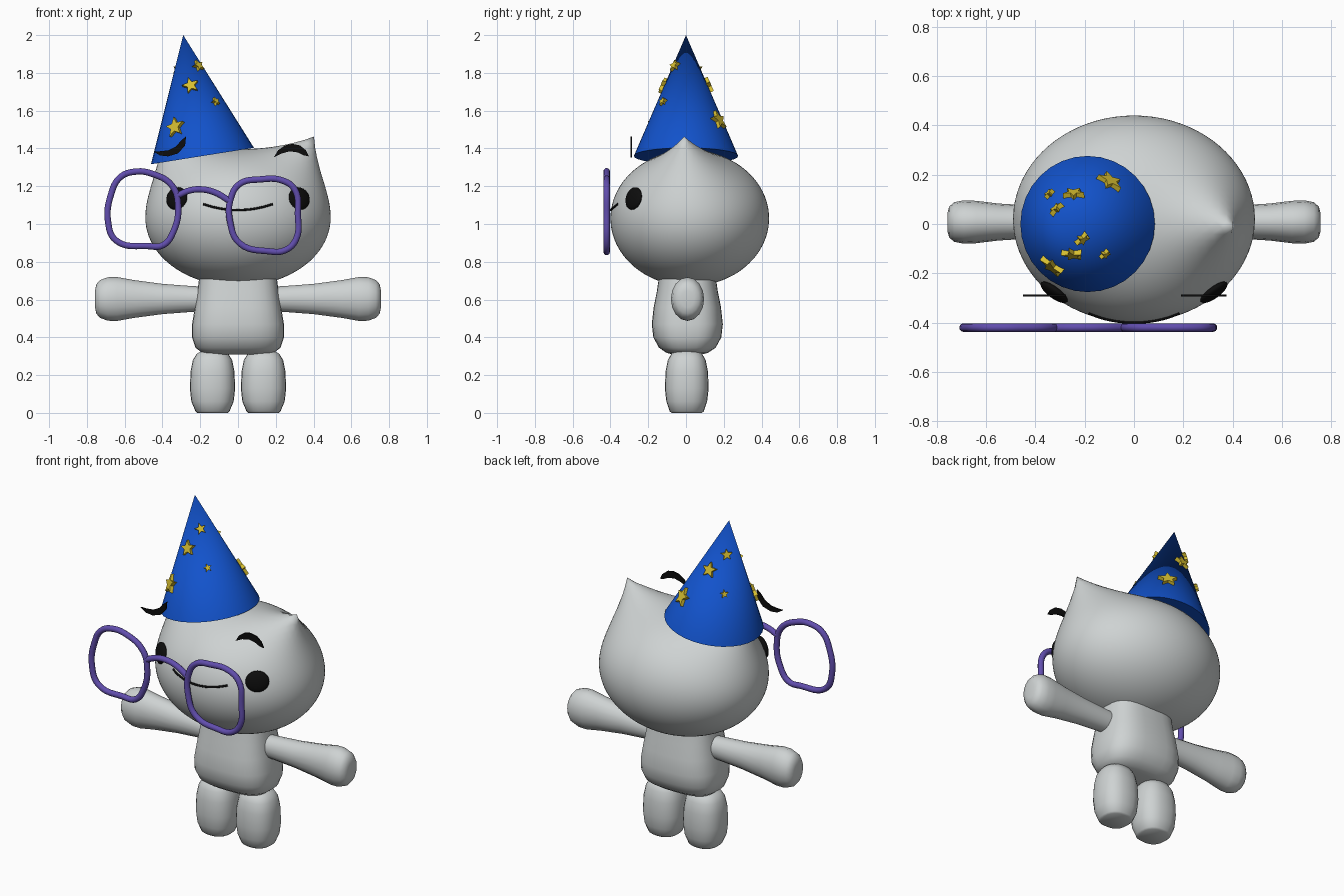
import bpy, bmesh, math
from mathutils import Vector, Matrix

if "Cube" in bpy.data.objects:
    bpy.data.objects.remove(bpy.data.objects["Cube"])

def material(name, rgb):
    m = bpy.data.materials.new(name)
    m.diffuse_color = (*rgb, 1)
    m.use_nodes = True
    m.node_tree.nodes["Principled BSDF"].inputs["Base Color"].default_value = m.diffuse_color
    return m

GREY = material("pale_grey", (0.62, 0.65, 0.65))
BLUE = material("hat_blue", (0.006, 0.085, 0.60))
GOLD = material("star_gold", (0.68, 0.52, 0.03))
PURPLE = material("frame_purple", (0.12, 0.075, 0.42))
BLACK = material("black", (0.004, 0.004, 0.004))

def finish(bm, name, mat, smooth=40):
    bmesh.ops.recalc_face_normals(bm, faces=bm.faces)
    me = bpy.data.meshes.new(name)
    bm.to_mesh(me)
    bm.free()
    me.materials.append(mat)
    ob = bpy.data.objects.new(name, me)
    bpy.context.collection.objects.link(ob)
    if smooth:
        bpy.ops.object.select_all(action='DESELECT')
        ob.select_set(True)
        bpy.context.view_layer.objects.active = ob
        bpy.ops.object.shade_smooth_by_angle(angle=math.radians(smooth))
    return ob

def loft(name, rings, mat, sides=24, power=2.0, frame=Matrix(), smooth=50):
    """Stack rings (height, half width, half depth) along local z."""
    bm = bmesh.new()
    loops = []
    for h, a, b in rings:
        loop = []
        for i in range(sides):
            t = 2 * math.pi * i / sides
            c, s = math.cos(t), math.sin(t)
            x = a * math.copysign(abs(c) ** (2 / power), c)
            y = b * math.copysign(abs(s) ** (2 / power), s)
            loop.append(bm.verts.new(frame @ Vector((x, y, h))))
        loops.append(loop)
    for lo, hi in zip(loops, loops[1:]):
        for i in range(sides):
            j = (i + 1) % sides
            bm.faces.new((lo[i], lo[j], hi[j], hi[i]))
    bm.faces.new(loops[0])
    bm.faces.new(loops[-1])
    return finish(bm, name, mat, smooth)

def plate(name, outline, mat, frame, thick):
    """Extruded flat outline in local xy."""
    bm = bmesh.new()
    face = bm.faces.new([bm.verts.new((x, y, -thick / 2)) for x, y in outline])
    ext = bmesh.ops.extrude_face_region(bm, geom=[face])
    verts = [v for v in ext["geom"] if isinstance(v, bmesh.types.BMVert)]
    bmesh.ops.translate(bm, vec=(0, 0, thick), verts=verts)
    bmesh.ops.transform(bm, matrix=frame, verts=bm.verts)
    return finish(bm, name, mat, 0)

def tube(name, points, radius, mat, cyclic=False):
    cu = bpy.data.curves.new(name, 'CURVE')
    cu.dimensions = '3D'
    cu.bevel_depth = radius
    cu.bevel_resolution = 3
    cu.resolution_u = 6
    cu.use_fill_caps = True
    sp = cu.splines.new('BEZIER')
    sp.bezier_points.add(len(points) - 1)
    for bp, p in zip(sp.bezier_points, points):
        bp.co = p
        bp.handle_left_type = bp.handle_right_type = 'AUTO'
    sp.use_cyclic_u = cyclic
    cu.materials.append(mat)
    ob = bpy.data.objects.new(name, cu)
    bpy.context.collection.objects.link(ob)
    bpy.ops.object.select_all(action='DESELECT')
    ob.select_set(True)
    bpy.context.view_layer.objects.active = ob
    bpy.ops.object.convert(target='MESH')
    bpy.ops.object.shade_smooth_by_angle(angle=math.radians(50))

# Head: ellipsoid with two pulled, pointed ears
CENTRE, RADII = Vector((0, 0.02, 1.03)), Vector((0.49, 0.42, 0.36))
bm = bmesh.new()
bmesh.ops.create_icosphere(bm, subdivisions=5, radius=1)
for v in bm.verts:
    v.co = CENTRE + v.co * RADII
for side in (-1, 1):
    base, tip = Vector((side * 0.30, 0.0, 1.315)), Vector((side * 0.402, -0.01, 1.463))
    near = min(bm.verts, key=lambda v: (v.co - base).length)
    for v in bm.verts:
        w = max(0, 1 - (v.co - base).length / 0.42) ** 3
        if v is not near:
            v.co += w * (tip - base)
    near.co = tip
finish(bm, "head", GREY, 80)

# Torso
loft("torso", [(0.31, 0.15, 0.08), (0.318, 0.19, 0.11), (0.345, 0.225, 0.15),
               (0.40, 0.243, 0.18), (0.47, 0.243, 0.188), (0.56, 0.228, 0.178),
               (0.64, 0.215, 0.162), (0.72, 0.205, 0.15)],
     GREY, 32, 2.8, Matrix.Translation((0, 0.007, 0)))

# Arms and legs
ARM = [(0.15, 0.065, 0.058), (0.24, 0.068, 0.06), (0.40, 0.08, 0.066), (0.55, 0.10, 0.075),
       (0.64, 0.116, 0.086), (0.69, 0.115, 0.088), (0.73, 0.10, 0.08), (0.75, 0.078, 0.062),
       (0.757, 0.045, 0.035)]
LEG = [(0, 0.08, 0.08), (0.008, 0.09, 0.09), (0.06, 0.112, 0.108), (0.13, 0.12, 0.116),
       (0.22, 0.116, 0.112), (0.28, 0.104, 0.10), (0.315, 0.082, 0.08), (0.335, 0.04, 0.04)]
for side, label in ((-1, "left"), (1, "right")):
    sideways = Matrix(((0, 0, side, 0), (0, 1, 0, 0.008), (1, 0, 0, 0.603), (0, 0, 0, 1)))
    loft(label + "_arm", ARM, GREY, 16, 2.0, sideways)
    loft(label + "_leg", LEG, GREY, 24, 2.4, Matrix.Translation((side * 0.135, 0.004, 0)))

# Eyes: flattened discs on the face
for side, label in ((-1, "left"), (1, "right")):
    bm = bmesh.new()
    bmesh.ops.create_uvsphere(bm, u_segments=24, v_segments=12, radius=1)
    turn = Vector((side * 0.58, -0.8, 0.2)).to_track_quat('Z', 'Y').to_matrix().to_4x4()
    bmesh.ops.transform(bm, verts=bm.verts, matrix=Matrix.Translation((side * 0.324, -0.277, 1.135))
                        @ turn @ Matrix.Diagonal((0.066, 0.061, 0.022, 1)))
    finish(bm, label + "_eye", BLACK, 60)

# Mouth: thin smile lying on the face
smile = []
for i in range(9):
    x = -0.183 + 0.366 * i / 8
    z = 1.074 + 0.031 * (x / 0.183) ** 2
    y = CENTRE.y - RADII.y * math.sqrt(1 - (x / RADII.x) ** 2 - ((z - CENTRE.z) / RADII.z) ** 2)
    smile.append((x, y - 0.002, z))
tube("mouth", smile, 0.006, BLACK)

# Eyebrows: thin upright crescents
upright = Matrix.Translation((0, -0.29, 0)) @ Matrix.Rotation(math.pi / 2, 4, 'X')
plate("right_eyebrow", [(0.19, 1.353), (0.212, 1.39), (0.249, 1.416), (0.286, 1.424), (0.328, 1.416),
                        (0.36, 1.39), (0.376, 1.358), (0.35, 1.363), (0.317, 1.379), (0.275, 1.385),
                        (0.233, 1.374)], BLACK, upright, 0.009)
plate("left_eyebrow", [(-0.45, 1.385), (-0.413, 1.363), (-0.37, 1.358), (-0.317, 1.374), (-0.28, 1.416),
                       (-0.275, 1.464), (-0.30, 1.443), (-0.328, 1.411), (-0.37, 1.39),
                       (-0.413, 1.385)], BLACK, upright, 0.009)

# Glasses: two crooked rims and a bridge
def rim(name, pts, cyclic=True):
    tube(name, [(x, -0.42, z) for x, z in pts], 0.0175, PURPLE, cyclic)

rim("left_rim", [(-0.624, 1.247), (-0.545, 1.277), (-0.455, 1.266), (-0.35, 1.204), (-0.317, 1.103),
                 (-0.344, 0.955), (-0.397, 0.888), (-0.476, 0.883), (-0.645, 0.912),
                 (-0.688, 1.013), (-0.672, 1.157)])
rim("right_rim", [(-0.037, 1.14), (0.01, 1.213), (0.116, 1.236), (0.233, 1.231), (0.30, 1.183),
                  (0.317, 1.05), (0.307, 0.918), (0.249, 0.861), (0.159, 0.856), (0.01, 0.897),
                  (-0.042, 1.013)])
rim("bridge", [(-0.322, 1.15), (-0.254, 1.178), (-0.19, 1.183), (-0.122, 1.167), (-0.042, 1.12)], False)

# Hat: tilted cone
BASE, APEX, R = Vector((-0.188, 0, 1.36)), Vector((-0.29, 0, 2.0)), 0.276
axis = (APEX - BASE).normalized()
H = (APEX - BASE).length
bm = bmesh.new()
bmesh.ops.create_cone(bm, cap_ends=True, segments=32, radius1=R, radius2=0, depth=H)
bmesh.ops.transform(bm, verts=bm.verts, matrix=Matrix.Translation((BASE + APEX) / 2)
                    @ axis.to_track_quat('Z', 'Y').to_matrix().to_4x4())
bmesh.ops.remove_doubles(bm, verts=bm.verts, dist=1e-5)
finish(bm, "hat", BLUE, 40)

# Stars: same set on the front and, half a turn round, on the back of the hat
STARS = [((-0.21, -0.06, 1.835), 0.033), ((-0.25, -0.12, 1.73), 0.045),
         ((-0.12, -0.12, 1.645), 0.024), ((-0.33, -0.17, 1.51), 0.056)]
for turn, label in ((0, "front"), (math.pi, "back")):
    for n, (p, size) in enumerate(STARS):
        rel = Vector(p) - BASE
        t = rel.dot(axis)
        radial = (rel - axis * t).normalized()
        radial.rotate(Matrix.Rotation(turn, 3, axis))
        normal = (radial * H + axis * R).normalized()
        up = (axis - normal * axis.dot(normal)).normalized()
        across = up.cross(normal)
        pos = BASE + axis * t + radial * R * (1 - t / H) + normal * 0.005
        frame = Matrix((across, up, normal)).transposed().to_4x4()
        frame.translation = pos
        pts = []
        for k in range(10):
            r = size if k % 2 == 0 else size * 0.45
            a = math.pi / 2 + k * math.pi / 5 + 0.15
            pts.append((r * math.cos(a), r * math.sin(a)))
        plate(f"{label}_star_{n + 1}", pts, GOLD, frame, 0.024)
